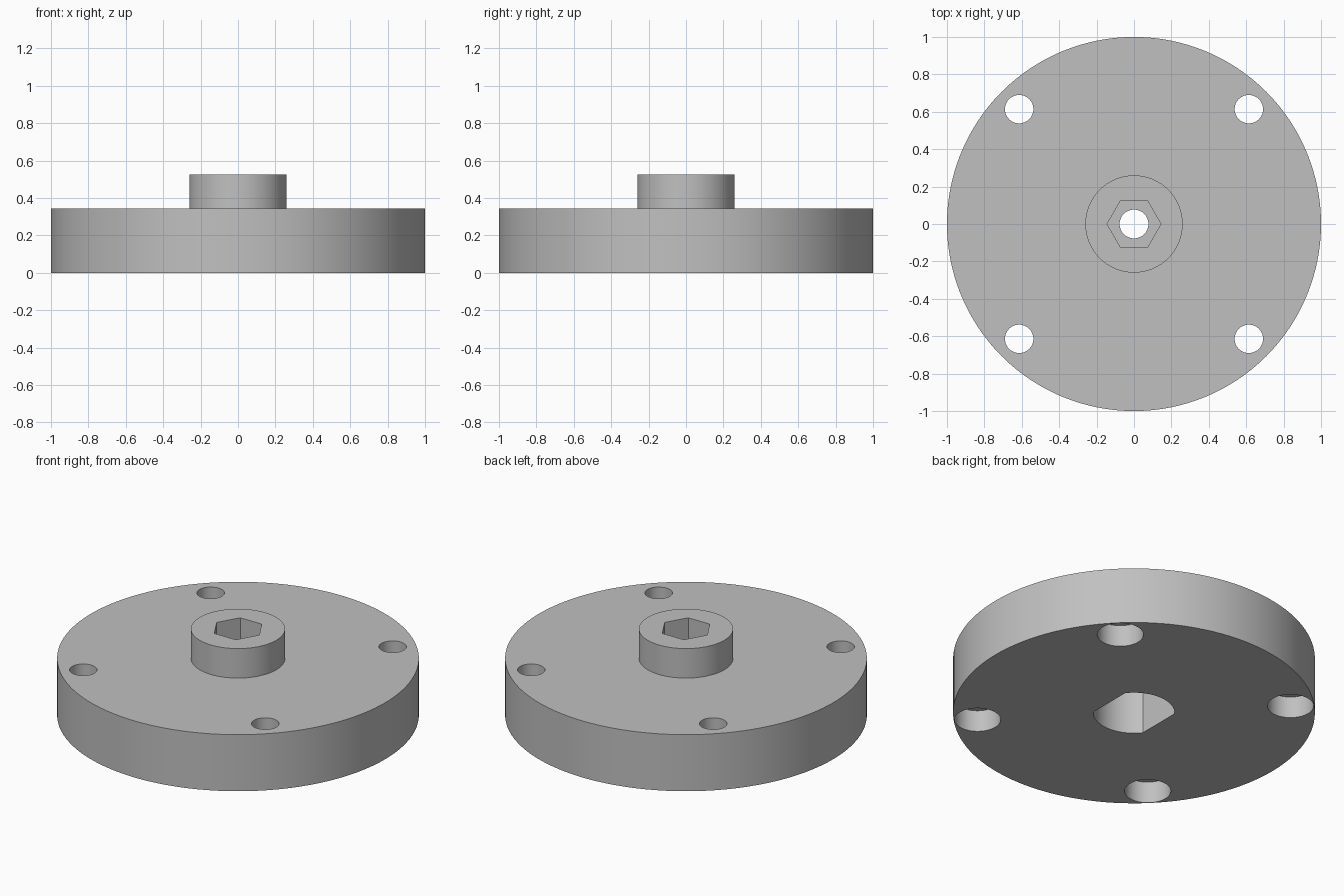
import bpy, bmesh, math

if "Cube" in bpy.data.objects:
    bpy.data.objects.remove(bpy.data.objects["Cube"])

grey = bpy.data.materials.new("light grey")
grey.diffuse_color = (0.53, 0.53, 0.53, 1)
grey.use_nodes = True
grey.node_tree.nodes["Principled BSDF"].inputs["Base Color"].default_value = grey.diffuse_color


def prism(name, pts, z0, z1):
    """Extrude a closed 2D outline from z0 to z1."""
    bm = bmesh.new()
    low = [bm.verts.new((x, y, z0)) for x, y in pts]
    top = [bm.verts.new((x, y, z1)) for x, y in pts]
    bm.faces.new(low[::-1])
    bm.faces.new(top)
    n = len(pts)
    for i in range(n):
        j = (i + 1) % n
        bm.faces.new((low[i], low[j], top[j], top[i]))
    me = bpy.data.meshes.new(name)
    bm.to_mesh(me)
    bm.free()
    ob = bpy.data.objects.new(name, me)
    bpy.context.collection.objects.link(ob)
    return ob


def circle(r, n, cx=0, cy=0):
    return [(cx + r * math.cos(2 * math.pi * i / n),
             cy + r * math.sin(2 * math.pi * i / n)) for i in range(n)]


def double_d(r, flat, n=24):
    """Circle with two flats at x = +-flat."""
    a = math.acos(flat / r)
    arc = [a + (math.pi - 2 * a) * i / n for i in range(n + 1)]
    return [(r * math.cos(t), r * math.sin(t))
            for t in arc + [t + math.pi for t in arc]]


# Flange disc and raised hub
body = prism("flange", circle(1.0, 128), 0, 0.345)
tools = [("UNION", prism("hub", circle(0.26, 96), 0.1, 0.525))]

# Shaft socket below, hex socket above, bore between them
tools += [("DIFFERENCE", prism("shaft_socket", double_d(0.224, 0.178), -0.1, 0.30)),
          ("DIFFERENCE", prism("hex_socket", circle(0.144, 6), 0.365, 0.7)),
          ("DIFFERENCE", prism("centre_bore", circle(0.077, 48), -0.2, 0.8))]

# Four counterbored screw holes
for sx in (-1, 1):
    for sy in (-1, 1):
        c = (0.614 * sx, 0.614 * sy)
        tools += [("DIFFERENCE", prism("screw_hole", circle(0.076, 48, *c), -0.2, 0.6)),
                  ("DIFFERENCE", prism("screw_head", circle(0.128, 48, *c), -0.1, 0.131))]

for op, tool in tools:
    mod = body.modifiers.new(tool.name, "BOOLEAN")
    mod.operation, mod.solver, mod.object = op, "EXACT", tool

# Bake the cuts and remove the helpers
bpy.context.view_layer.update()
dg = bpy.context.evaluated_depsgraph_get()
mesh = bpy.data.meshes.new_from_object(body.evaluated_get(dg))
body.modifiers.clear()
body.data = mesh
for _, tool in tools:
    bpy.data.objects.remove(tool)

mesh.materials.clear()
mesh.materials.append(grey)
for p in mesh.polygons:
    p.material_index = 0
bpy.context.view_layer.objects.active = body
body.select_set(True)
bpy.ops.object.shade_smooth_by_angle(angle=math.radians(30))
